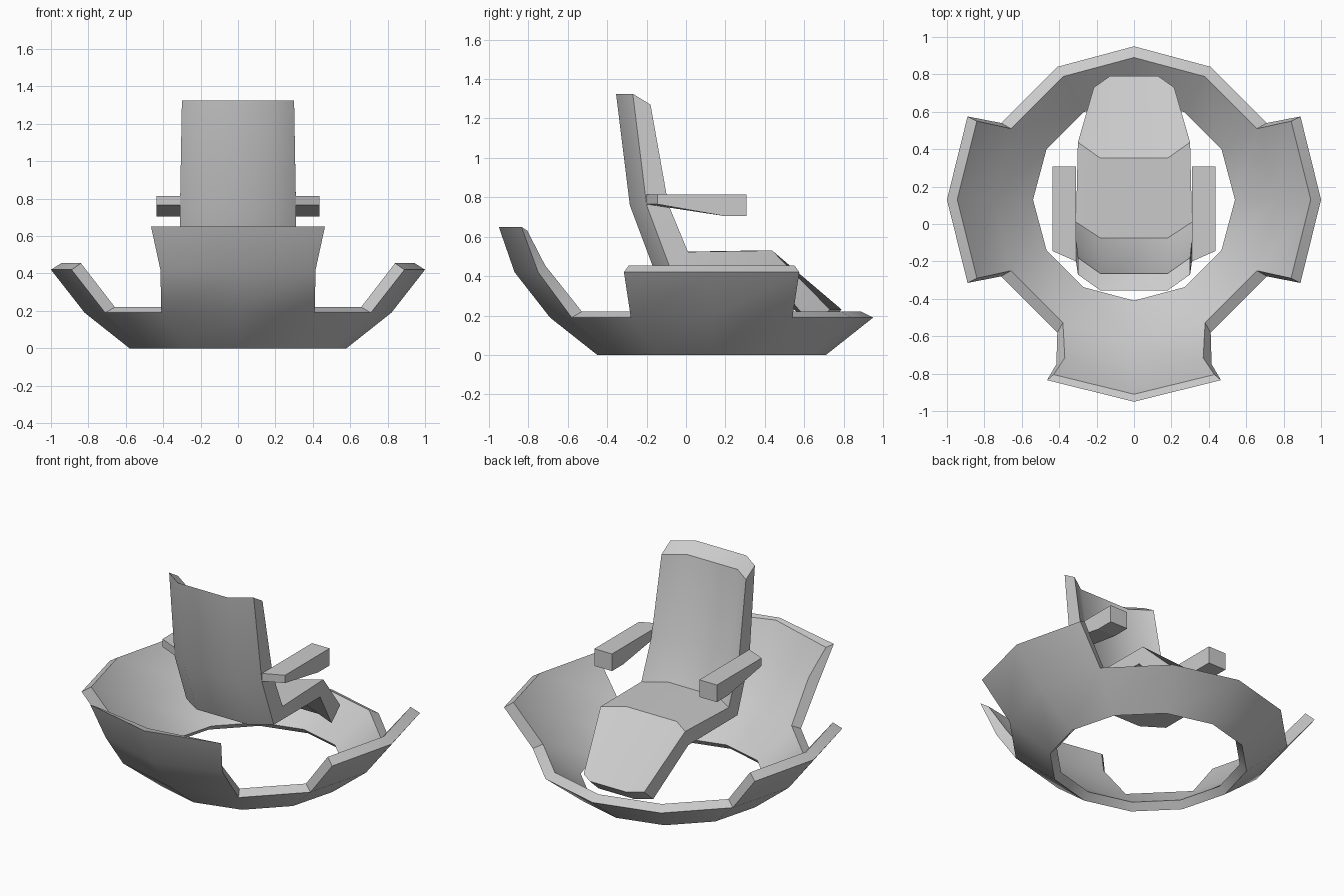
import bpy, bmesh
from math import cos, sin, pi

if "Cube" in bpy.data.objects:
    bpy.data.objects.remove(bpy.data.objects["Cube"])


def finish(name, bm, smooth=True):
    bmesh.ops.recalc_face_normals(bm, faces=bm.faces[:])
    mesh = bpy.data.meshes.new(name)
    bm.to_mesh(mesh)
    bm.free()
    ob = bpy.data.objects.new(name, mesh)
    bpy.context.collection.objects.link(ob)
    bpy.ops.object.select_all(action='DESELECT')
    bpy.context.view_layer.objects.active = ob
    ob.select_set(True)
    if smooth:
        bpy.ops.object.shade_smooth_by_angle(angle=0.61)
    return ob


# Hull: twelve-sided bowl ring with raised side and front panels
CY = 0.13
RING = [[(.58, 0), (.82, .19)], [(.54, .04), (.76, .22)]]   # outer, inner (radius, z)
# panel rows: (centre distance, corner distance, corner half width, centre z, corner z)
SIDE_ROWS = [[(1.0, .89, .445, .42, .42)], [(.945, .84, .42, .455, .455)]]
FRONT_ROWS = [[(1.0, .88, .415, .42, .42), (1.08, .965, .465, .65, .65)],
              [(.95, .845, .37, .455, .455), (1.04, .935, .43, .65, .63)]]


def place(angle, d, t, z):
    return (d * cos(angle) - t * sin(angle), CY + d * sin(angle) + t * cos(angle), z)


bm = bmesh.new()
grid = {}
for layer in (0, 1):
    for k in range(12):
        for lv, (r, z) in enumerate(RING[layer]):
            grid[k, lv, layer] = bm.verts.new(place(k * pi / 6, r, 0, z))
cells = [(k, 0) for k in range(12)]
for k, rows in ((0, SIDE_ROWS), (6, SIDE_ROWS), (9, FRONT_ROWS)):
    for layer in (0, 1):
        for i, (dc, de, t, zc, ze) in enumerate(rows[layer]):
            for s in (-1, 0, 1):
                p = place(k * pi / 6, de if s else dc, s * t, ze if s else zc)
                grid[(k + s) % 12, i + 2, layer] = bm.verts.new(p)
    for i in range(len(rows[0])):
        cells += [((k - 1) % 12, i + 1), (k, i + 1)]
edges = set()
for k, lv in cells:
    loop = [(k, lv), ((k + 1) % 12, lv), ((k + 1) % 12, lv + 1), (k, lv + 1)]
    for layer in (0, 1):
        bm.faces.new([grid[c + (layer,)] for c in loop])
    edges |= set(zip(loop, loop[1:] + loop[:1]))
for a, b in edges:                       # close the rims
    if (b, a) not in edges:
        bm.faces.new([grid[a + (0,)], grid[b + (0,)], grid[b + (1,)], grid[a + (1,)]])
finish("bowl_hull", bm)

# Seat: folded profile from backrest to leg rest, with angled side wings
# (outer y, z, inner y, z, centre half width, wing half width, wing shift in y)
STATIONS = [(-.355, 1.325, -.265, 1.27, .18, .30, .085),
            (-.285, .76, -.175, .765, .18, .31, .085),
            (-.165, .44, -.075, .523, .18, .31, .085),
            (.32, .43, .352, .53, .18, .30, .085),
            (.70, .15, .79, .23, .13, .215, -.06)]
bm = bmesh.new()
loops = []
for yo, zo, yi, zi, c, w, sh in STATIONS:
    xs = [(-w, sh), (-c, 0), (c, 0), (w, sh)]
    loops.append([bm.verts.new((x, yo + d, zo)) for x, d in xs] +
                 [bm.verts.new((x, yi + d, zi)) for x, d in reversed(xs)])
for a, b in zip(loops, loops[1:]):
    for i in range(8):
        j = (i + 1) % 8
        bm.faces.new([a[i], a[j], b[j], b[i]])
for e in (loops[0], loops[-1]):
    for i in range(3):
        bm.faces.new([e[i], e[i + 1], e[6 - i], e[7 - i]])
finish("seat", bm)

# Armrests: tapered bar with a slanted rear end, mirrored
PROFILE = [(-.20, .815), (.308, .815), (.308, .705), (.195, .705), (-.20, .765)]
bm = bmesh.new()
inner = [bm.verts.new((.31, y, z)) for y, z in PROFILE]
outer = [bm.verts.new((.435, y + (.055 if y < 0 else 0), z)) for y, z in PROFILE]
bm.faces.new(inner)
bm.faces.new(outer)
for i in range(5):
    j = (i + 1) % 5
    bm.faces.new([inner[i], inner[j], outer[j], outer[i]])
arm = finish("armrests", bm, smooth=False)
arm.modifiers.new("Mirror", 'MIRROR')
